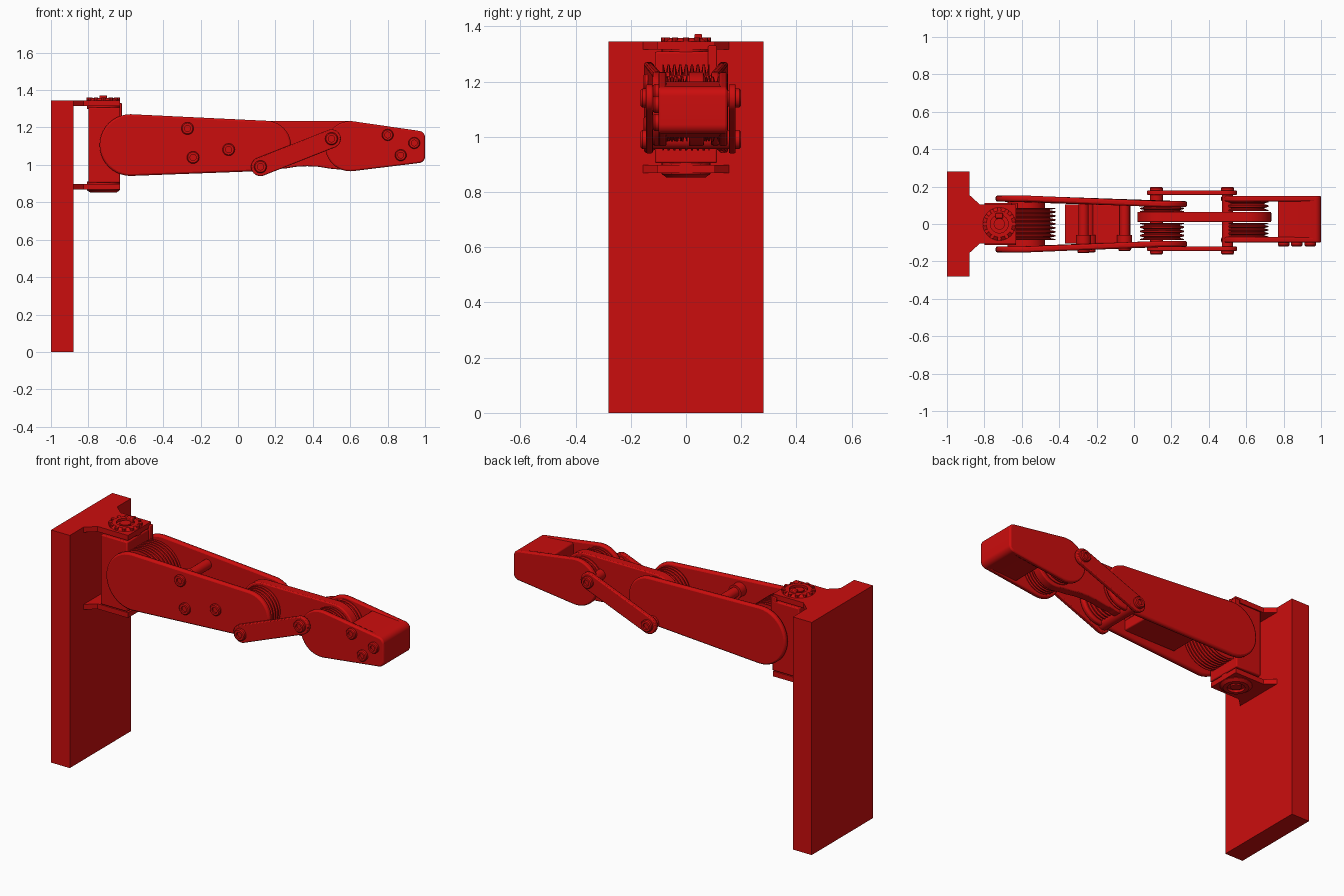
import bpy, bmesh
from math import cos, sin, pi, radians
from mathutils import Vector
from mathutils.geometry import convex_hull_2d

cube = bpy.data.objects.get("Cube")
if cube:
    bpy.data.objects.remove(cube, do_unlink=True)

RED = (0.6, 0.004, 0.004, 1)
red = bpy.data.materials.new("red")
red.use_nodes = True
red.diffuse_color = RED
red.node_tree.nodes["Principled BSDF"].inputs["Base Color"].default_value = RED


def finish(name, bm, bevel=0):
    bmesh.ops.remove_doubles(bm, verts=bm.verts, dist=1e-5)
    bmesh.ops.recalc_face_normals(bm, faces=bm.faces)
    mesh = bpy.data.meshes.new(name)
    bm.to_mesh(mesh)
    bm.free()
    mesh.materials.append(red)
    ob = bpy.data.objects.new(name, mesh)
    bpy.context.collection.objects.link(ob)
    if bevel:
        mod = ob.modifiers.new("soft edge", "BEVEL")
        mod.width, mod.segments, mod.limit_method = bevel, 2, "ANGLE"
        mod.angle_limit = radians(40)
    bpy.ops.object.select_all(action="DESELECT")
    ob.select_set(True)
    bpy.context.view_layer.objects.active = ob
    bpy.ops.object.shade_smooth_by_angle(angle=radians(35))
    return ob


def box(name, x, y, z, bevel=0):
    bm = bmesh.new()
    bmesh.ops.create_cube(bm, size=1)
    for v in bm.verts:
        v.co = [lo + (hi - lo) * (c + 0.5) for c, (lo, hi) in zip(v.co, (x, y, z))]
    return finish(name, bm, bevel)


def prism(name, outline, lo, hi, axis="y", bevel=0, shift=None):
    """Extrude a flat outline along y or z; shift(x) slides it sideways."""
    bm = bmesh.new()
    rings = []
    for d in (lo, hi):
        pts = [(a, d + (shift(a) if shift else 0), b) if axis == "y" else (a, b, d)
               for a, b in outline]
        rings.append([bm.verts.new(p) for p in pts])
        bm.faces.new(rings[-1])
    n = len(outline)
    for i in range(n):
        j = (i + 1) % n
        bm.faces.new((rings[0][i], rings[0][j], rings[1][j], rings[1][i]))
    return finish(name, bm, bevel)


def lathe(name, profile, centre, axis="y", n=40):
    """Spin (radius, distance) points round an axis through the centre."""
    bm = bmesh.new()
    c = Vector(centre)
    rings = []
    for r, d in profile:
        ring = []
        for i in range(n):
            a, b = r * cos(2 * pi * i / n), r * sin(2 * pi * i / n)
            ring.append(bm.verts.new(c + Vector((a, d, b) if axis == "y" else (a, b, d))))
        rings.append(ring)
    for p, q in zip(rings, rings[1:]):
        for i in range(n):
            j = (i + 1) % n
            bm.faces.new((p[i], p[j], q[j], q[i]))
    bmesh.ops.remove_doubles(bm, verts=bm.verts, dist=1e-5)
    return finish(name, bm)


def arc(x, z, r, a0=0, a1=360, n=40):
    return [(x + r * cos(radians(a0 + (a1 - a0) * i / n)),
             z + r * sin(radians(a0 + (a1 - a0) * i / n))) for i in range(n + 1)]


def hull(*circles):
    pts = [p for c in circles for p in arc(*c)[:-1]]
    return [tuple(pts[i]) for i in convex_hull_2d(pts)]


def rod(name, x, z, r, y0, y1):
    lathe(name, [(0, y0), (r, y0), (r, y1), (0, y1)], (x, 0, z), n=24)


def screw(name, x, z, y, out, r=0.033, h=0.02):
    """Round head with a socket; out is the direction it faces along y."""
    prof = [(0, 0), (r, 0), (r, 0.7 * h), (0.85 * r, h), (0.5 * r, h), (0.5 * r, 0.4 * h), (0, 0.4 * h)]
    lathe(name, [(a, out * d) for a, d in prof], (x, y, z), n=24)


def pulley(name, x, z, r, y0, y1, grooves):
    prof, step = [(0, y0)], (y1 - y0) / grooves
    for i in range(grooves):
        y = y0 + i * step
        prof += [(r, y), (r, y + 0.2 * step), (0.82 * r, y + 0.45 * step),
                 (0.82 * r, y + 0.6 * step), (r, y + 0.85 * step)]
    lathe(name, prof + [(r, y1), (0, y1)], (x, 0, z))


KNUCKLE, MIDDLE, TIP = (-0.575, 1.106), (0.15, 1.102), (0.6, 1.1)

# Wall plate and bracket ears
box("wall_plate", (-1, -0.88), (-0.28, 0.28), (0, 1.345))
half = [(-0.89, 0.165), (-0.88, 0.155), (-0.825, 0.105), (-0.63, 0.105)]
ear = half + [(x, -y) for x, y in reversed(half)]
for name, z in (("upper_ear", 1.315), ("lower_ear", 0.868)):
    prism(name, ear, z, z + 0.03, axis="z")

# Vertical hinge between the ears
box("hinge_block", (-0.80, -0.63), (-0.113, 0.113), (0.905, 1.308), 0.006)
for name, z, s in (("upper_hinge_cap", 1.3, 1), ("lower_hinge_cap", 0.91, -1)):
    prof = [(0, 0), (0.088, 0), (0.088, 0.045), (0.07, 0.058), (0.048, 0.058),
            (0.048, 0.045), (0.03, 0.045), (0.03, 0.055), (0, 0.055)]
    lathe(name, [(r, s * d) for r, d in prof], (-0.72, 0, z), axis="z")
for i in range(12):
    px, py = arc(-0.72, 0, 0.079, n=12)[i]
    lathe("hinge_cap_stud", [(0, 0), (0.011, 0), (0.011, 0.014), (0, 0.014)],
          (px, py, 1.345), axis="z", n=8)
box("hinge_stop", (-0.74, -0.70), (0.03, 0.058), (1.33, 1.372), 0.004)
box("hinge_peg", (-0.655, -0.62), (0.08, 0.112), (1.2, 1.33), 0.004)

# Base segment: two side plates that close in towards the middle joint
base_outline = hull((*KNUCKLE, 0.165), (*MIDDLE, 0.134))


def taper(x):
    return -0.03 * max(0, min(1, (x + 0.5) / 0.6))


for side, name in ((-1, "base_front_plate"), (1, "base_back_plate")):
    prism(name, base_outline, side * 0.12, side * 0.152, bevel=0.01,
          shift=lambda x, s=side: s * taper(x))
pulley("knuckle_pulley", *KNUCKLE, 0.155, -0.085, 0.085, 8)
for side in (-1, 1):
    rod("knuckle_boss", KNUCKLE[0], KNUCKLE[1], 0.1, side * 0.08, side * 0.125)
box("base_cross_block", (-0.37, -0.02), (-0.105, 0.105), (0.995, 1.06), 0.006)
for x, z, y in ((-0.27, 1.195, -0.138), (-0.24, 1.04, -0.137), (-0.05, 1.082, -0.128)):
    rod("base_spacer", x, z, 0.028, -0.11, 0.11)
    rod("base_spacer_collar", x, z, 0.04, -0.12, -0.06)
    screw("base_screw", x, z, y, -1, h=0.016)

# Middle joint
pulley("middle_pulley_front", *MIDDLE, 0.118, -0.085, 0.005, 4)
pulley("middle_pulley_back", *MIDDLE, 0.118, 0.065, 0.1, 2)

# Middle segment: one web with a hollowed underside
web = (arc(*MIDDLE, 0.132, 90, 290) + [(0.25, 0.98), (0.31, 0.99), (0.37, 0.993), (0.43, 0.99), (0.49, 0.98)]
       + arc(*TIP, 0.134, 250, 450))
prism("middle_web", web, 0.01, 0.065, bevel=0.006)

# Crank bars on both sides with their pivots
low, high = (0.12, 0.99), (0.5, 1.14)
for side, y, name in ((-1, -0.12, "front_bar"), (1, 0.155, "back_bar")):
    prism(name, hull((*low, 0.05), (*high, 0.05)), y, y + side * 0.025, bevel=0.005)
    for x, z in (low, high):
        screw("bar_screw", x, z, y + side * 0.024, side, r=0.034)
rod("lower_bar_pin", *low, 0.035, -0.125, 0.16)
rod("upper_bar_pin", *high, 0.03, -0.125, 0.16)

# Fingertip segment
tip = hull((*TIP, 0.134), (0.965, 1.147, 0.035), (0.965, 1.045, 0.035))
for name, y in (("tip_front_plate", -0.1), ("tip_back_plate", 0.12)):
    prism(name, tip, y, y + 0.03, bevel=0.008)
pad = [p for p in tip if p[0] > 0.9] + [(0.77, 1.2), (0.77, 0.996)]
pad = [pad[i] for i in convex_hull_2d(pad)]
prism("tip_pad", pad, -0.096, 0.146, bevel=0.008)
pulley("tip_pulley_front", *TIP, 0.118, -0.07, 0.005, 4)
pulley("tip_pulley_back", *TIP, 0.118, 0.07, 0.12, 2)
for x, z in ((0.8, 1.16), (0.87, 1.052), (0.942, 1.117)):
    screw("tip_screw", x, z, -0.099, -1, r=0.031)
